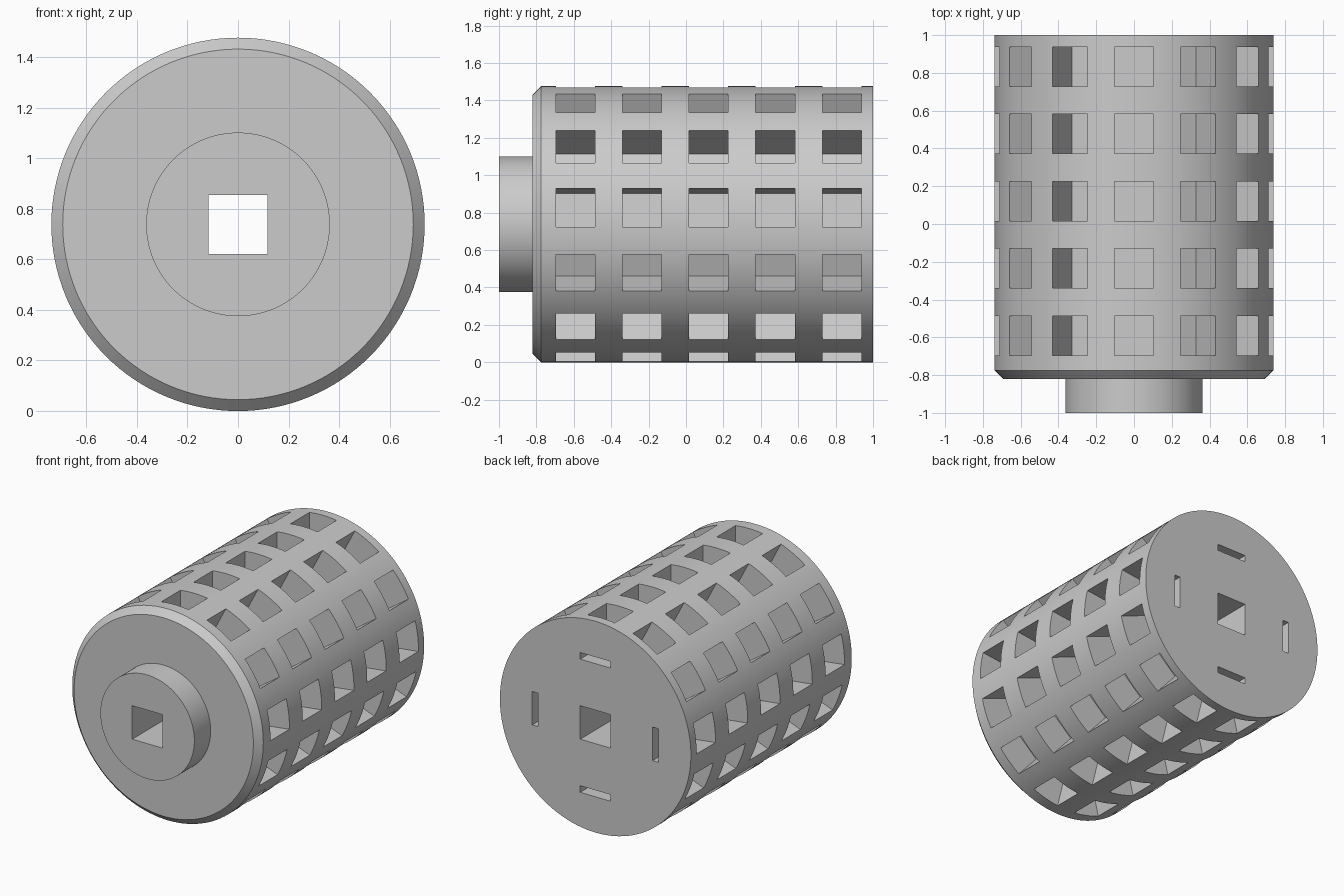
import bpy, bmesh, math
from mathutils import Matrix, Vector

cube = bpy.data.objects.get("Cube")
if cube:
    bpy.data.objects.remove(cube, do_unlink=True)

R = 0.738            # drum radius, also the height of its axis
SEGMENTS = 128
ROWS, RINGS = 13, 5
AXIS = Vector((0, 0, R))

grey = bpy.data.materials.new("plain grey")
grey.use_nodes = True
colour = (0.6, 0.6, 0.6, 1)
grey.diffuse_color = colour
grey.node_tree.nodes["Principled BSDF"].inputs["Base Color"].default_value = colour


def make_object(name, bm):
    bmesh.ops.recalc_face_normals(bm, faces=bm.faces)
    mesh = bpy.data.meshes.new(name)
    bm.to_mesh(mesh)
    bm.free()
    mesh.materials.append(grey)
    obj = bpy.data.objects.new(name, mesh)
    bpy.context.collection.objects.link(obj)
    return obj


def add_box(bm, centre, size, turn=0.0):
    """Box placed relative to the drum axis, then turned around it."""
    matrix = (Matrix.Translation(AXIS) @ Matrix.Rotation(turn, 4, 'Y')
              @ Matrix.Translation(centre) @ Matrix.Diagonal((*size, 1)))
    bmesh.ops.create_cube(bm, size=1, matrix=matrix)


# Drum with chamfered front and a round boss, turned from one profile
profile = [(0, -1), (0.363, -1), (0.363, -0.82), (0.693, -0.82),
           (R, -0.775), (R, 1), (0, 1)]
bm = bmesh.new()
verts = [bm.verts.new((r, y, R)) for r, y in profile]
edges = [bm.edges.new(pair) for pair in zip(verts, verts[1:])]
bmesh.ops.spin(bm, geom=verts + edges, cent=AXIS, axis=(0, 1, 0),
               angle=math.tau, steps=SEGMENTS)
bmesh.ops.remove_doubles(bm, verts=bm.verts, dist=0.0001)
bmesh.ops.dissolve_limit(bm, angle_limit=0.001, verts=bm.verts, edges=bm.edges)
drum = make_object("perforated_drum", bm)

# Cutters: rings of square pockets, square shaft hole, four rear slots
bm = bmesh.new()
for row in range(ROWS):
    for ring in range(RINGS):
        add_box(bm, (0, -0.591 + 0.356 * ring, 0.708), (0.209, 0.209, 0.4),
                row * math.tau / ROWS)
add_box(bm, (0, 0, 0), (0.234, 3, 0.234))
for quarter in range(4):
    add_box(bm, (0, 1, 0.465), (0.234, 0.3, 0.046), quarter * math.pi / 2)
cutter = make_object("pocket_cutter", bm)
cutter.hide_render = True
cutter.hide_viewport = True

cut = drum.modifiers.new("pockets", 'BOOLEAN')
cut.operation = 'DIFFERENCE'
cut.solver = 'EXACT'
cut.object = cutter

# Apply the cut, then smooth the round walls and keep the edges sharp
bpy.context.view_layer.objects.active = drum
drum.select_set(True)
bpy.ops.object.modifier_apply(modifier=cut.name)
bpy.data.objects.remove(cutter, do_unlink=True)
bpy.ops.object.shade_smooth_by_angle(angle=math.radians(20))
